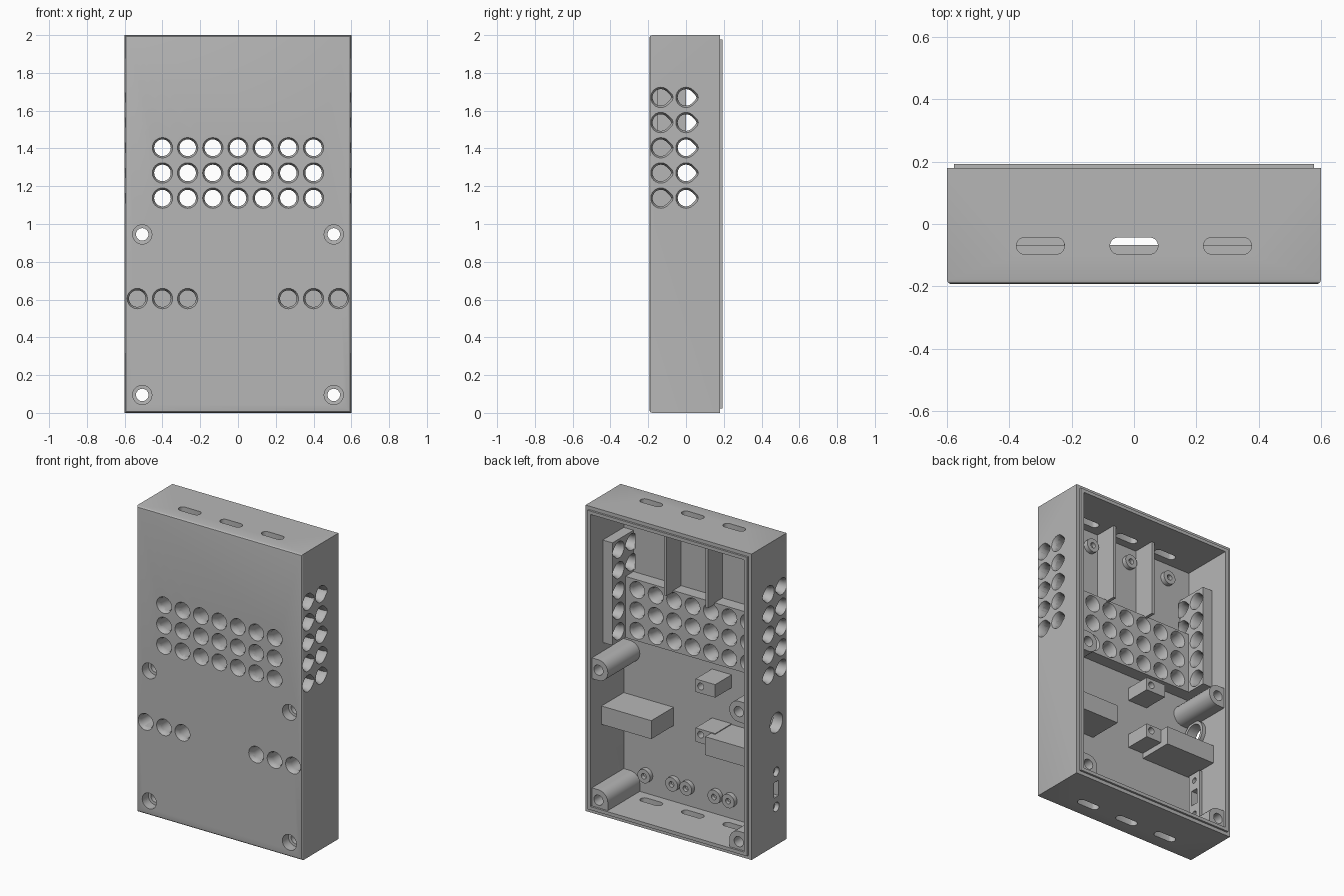
import bpy, bmesh, math

cube = bpy.data.objects.get("Cube")
if cube:
    bpy.data.objects.remove(cube, do_unlink=True)

grey = bpy.data.materials.new("plain_grey")
grey.use_nodes = True
grey.diffuse_color = (0.47, 0.47, 0.47, 1)
grey.node_tree.nodes["Principled BSDF"].inputs["Base Color"].default_value = grey.diffuse_color

FRONT, BACK, LIP = -0.193, 0.18, 0.193
W, H, T = 0.6, 2.0, 0.045
INNER = FRONT + 0.043
SUNK = FRONT + 0.02          # parts are rooted inside the front wall
parts = []


def finish(name, bm):
    bmesh.ops.recalc_face_normals(bm, faces=bm.faces)
    mesh = bpy.data.meshes.new(name)
    bm.to_mesh(mesh)
    bm.free()
    mesh.materials.append(grey)
    ob = bpy.data.objects.new(name, mesh)
    bpy.context.collection.objects.link(ob)
    return ob


def add_box(bm, x, y, z):
    """Box between pairs of limits."""
    vs = bmesh.ops.create_cube(bm, size=1)["verts"]
    for v in vs:
        v.co = [lim[0] if c < 0 else lim[1] for c, lim in zip(v.co, (x, y, z))]
    return vs


def add_loft(bm, axis, centre, steps, tip=0, stretch=0, n=24):
    """Stack of rings (position, radius) along an axis; tip makes a teardrop, stretch a slot."""
    u, w = [k for k in range(3) if k != axis]
    shift = 0.5 if stretch else 0
    rings = []
    for pos, r in steps:
        ring = []
        for i in range(n):
            a = math.tau * (i + shift) / n
            off = min(a, math.tau - a)
            rad = min(r / math.cos(max(0, math.pi / 4 - off)), r + tip)
            co = [0, 0, 0]
            co[axis] = pos
            co[u] = centre[0] + rad * math.cos(a) + math.copysign(stretch, math.cos(a))
            co[w] = centre[1] + rad * math.sin(a)
            ring.append(bm.verts.new(co))
        rings.append(ring)
    for lo, hi in zip(rings, rings[1:]):
        for i in range(n):
            j = (i + 1) % n
            bm.faces.new((lo[i], lo[j], hi[j], hi[i]))
    bm.faces.new(rings[0])
    bm.faces.new(rings[-1])


def box_part(name, x, y, z):
    bm = bmesh.new()
    add_box(bm, sorted(x), y, z)
    parts.append(finish(name, bm))


def round_part(name, axis, centre, steps):
    bm = bmesh.new()
    add_loft(bm, axis, centre, steps)
    parts.append(finish(name, bm))


def carve(ob, cutter):
    mod = ob.modifiers.new("cut", 'BOOLEAN')
    mod.operation, mod.solver, mod.object = 'DIFFERENCE', 'EXACT', cutter
    bpy.context.view_layer.update()
    deps = bpy.context.evaluated_depsgraph_get()
    mesh = bpy.data.meshes.new_from_object(ob.evaluated_get(deps))
    ob.modifiers.clear()
    ob.data = mesh


# Case shell, open at the back, front rim rounded
bm = bmesh.new()
add_box(bm, (-W, W), (FRONT, BACK), (0, H))
rim = [e for e in bm.edges if all(v.co.y < 0 for v in e.verts)]
bmesh.ops.bevel(bm, geom=rim, offset=0.015, segments=3, profile=0.5, affect='EDGES')
shell = finish("case_shell", bm)
bm = bmesh.new()
add_box(bm, (-W + T, W - T), (INNER, 0.5), (T, H - T))
cavity = finish("cavity_cutter", bm)
carve(shell, cavity)
parts.append(shell)

# Raised lip around the back opening
bm = bmesh.new()
add_box(bm, (-W + 0.023, W - 0.023), (BACK - 0.02, LIP), (0.023, H - 0.023))
lip = finish("back_lip", bm)
carve(lip, cavity)
parts.append(lip)
bpy.data.objects.remove(cavity, do_unlink=True)

# Thick pads behind the vents, dividers above them
VENT_Y, VENT_X = -0.067, 0.485
box_part("front_vent_pad", (-0.49, 0.49), (SUNK, VENT_Y), (1.07, 1.47))
for s, side in ((1, "left"), (-1, "right")):
    box_part(side + "_vent_pad", (s * VENT_X, s * (W - 0.02)), (SUNK, 0.067), (1.07, 1.74))
    box_part(side + "_divider", (s * 0.15 - 0.01, s * 0.15 + 0.01), (SUNK, 0), (1.46, H - 0.02))
    box_part(side + "_hole_block", (s * 0.195, s * (W - 0.02)), (SUNK, 0.08), (0.54, 0.66))

# Small mounting blocks
box_part("upper_mount_block", (-0.225, -0.083), (SUNK, 0.02), (0.9, 0.985))
box_part("lower_mount_block", (-0.225, -0.083), (SUNK, 0.02), (0.575, 0.665))

# Screw posts, the lower ones filled out to the corners
POSTS = [(s * 0.507, z) for s in (1, -1) for z in (0.095, 0.945)]
for x, z in POSTS:
    round_part("screw_post", 1, (x, z), [(SUNK, 0.068), (BACK, 0.068)])
    s = math.copysign(1, x)
    if z < 0.5:
        box_part("corner_fill", (x, s * (W - 0.02)), (SUNK, BACK), (0.02, z + 0.068))
        box_part("corner_foot", (x - s * 0.068, x), (SUNK, BACK), (0.02, z))
    else:
        box_part("post_fill", (x, s * (W - 0.02)), (SUNK, BACK), (z - 0.068, z + 0.068))

# Small standoffs on the inside of the front wall
BOSSES = [(x, 0.168) for x in (0.39, 0.19, 0.088, -0.117, -0.22, -0.42)]
BOSSES += [(x, 1.85) for x in (0.22, -0.08, -0.38)]
for c in BOSSES:
    round_part("standoff", 1, c, [(SUNK, 0.045), (-0.12, 0.045)])

# Socket ring and switch plate on the right wall
round_part("socket_ring", 0, (-0.077, 0.8), [(-W + 0.02, 0.085), (-0.53, 0.085)])
box_part("switch_plate", (-W + 0.02, -0.535), (-0.125, -0.025), (0.2, 0.53))

# All openings gathered in one cutter
bm = bmesh.new()
R1, R2, C = 0.054, 0.044, 0.02


def vent(axis, centre, outer, inner, tip=0):
    d = math.copysign(1, inner - outer)
    add_loft(bm, axis, centre, [(outer - d * 0.01, R1), (outer, R1), (outer + d * C, R2),
             (inner - d * C, R2), (inner, R1), (inner + d * 0.01, R1)], tip)


PITCH = 0.1333
for row in range(3):
    for col in range(-3, 4):
        vent(1, (col * PITCH, 1.137 + row * PITCH), FRONT, VENT_Y)
for s in (1, -1):
    for row in range(5):
        for y in (-PITCH, 0):
            vent(0, (y, 1.137 + row * PITCH), s * W, s * VENT_X, 0.012)
    for k in (2, 3, 4):
        add_loft(bm, 1, (s * k * PITCH, 0.605),
                 [(FRONT - 0.01, R1), (FRONT, R1), (FRONT + C, R2), (0, R2)])
for c in POSTS:
    add_loft(bm, 1, c, [(FRONT - 0.01, 0.051), (-0.13, 0.051), (-0.129, 0.033), (0.25, 0.033)])
for c in BOSSES:
    add_loft(bm, 1, c, [(INNER + 0.005, 0.018), (-0.1, 0.018)], n=16)
for z in (0.945, 0.63):
    add_loft(bm, 1, (-0.12, z), [(-0.1, 0.022), (0.05, 0.022)], n=16)
for x in (-0.3, 0, 0.3):
    for z in (0, H):
        add_loft(bm, 2, (x, -0.07), [(z - 0.1, 0.027), (z + 0.1, 0.027)], stretch=0.05)
add_loft(bm, 0, (-0.077, 0.8), [(-0.65, 0.065), (-0.5, 0.065)])
for z in (0.25, 0.48):
    add_loft(bm, 0, (-0.075, z), [(-0.65, 0.03), (-0.57, 0.03), (-0.569, 0.018), (-0.5, 0.018)])
add_box(bm, (-0.65, -0.5), (-0.1, -0.05), (0.315, 0.415))
cutter = finish("opening_cutter", bm)
cutter.hide_render = True

for ob in parts:
    if ob.name != "back_lip":
        carve(ob, cutter)
bpy.data.objects.remove(cutter, do_unlink=True)

# Smooth curved walls, keep edges crisp
bpy.ops.object.select_all(action='DESELECT')
for ob in parts:
    ob.select_set(True)
bpy.context.view_layer.objects.active = shell
bpy.ops.object.shade_smooth_by_angle(angle=math.radians(28))
